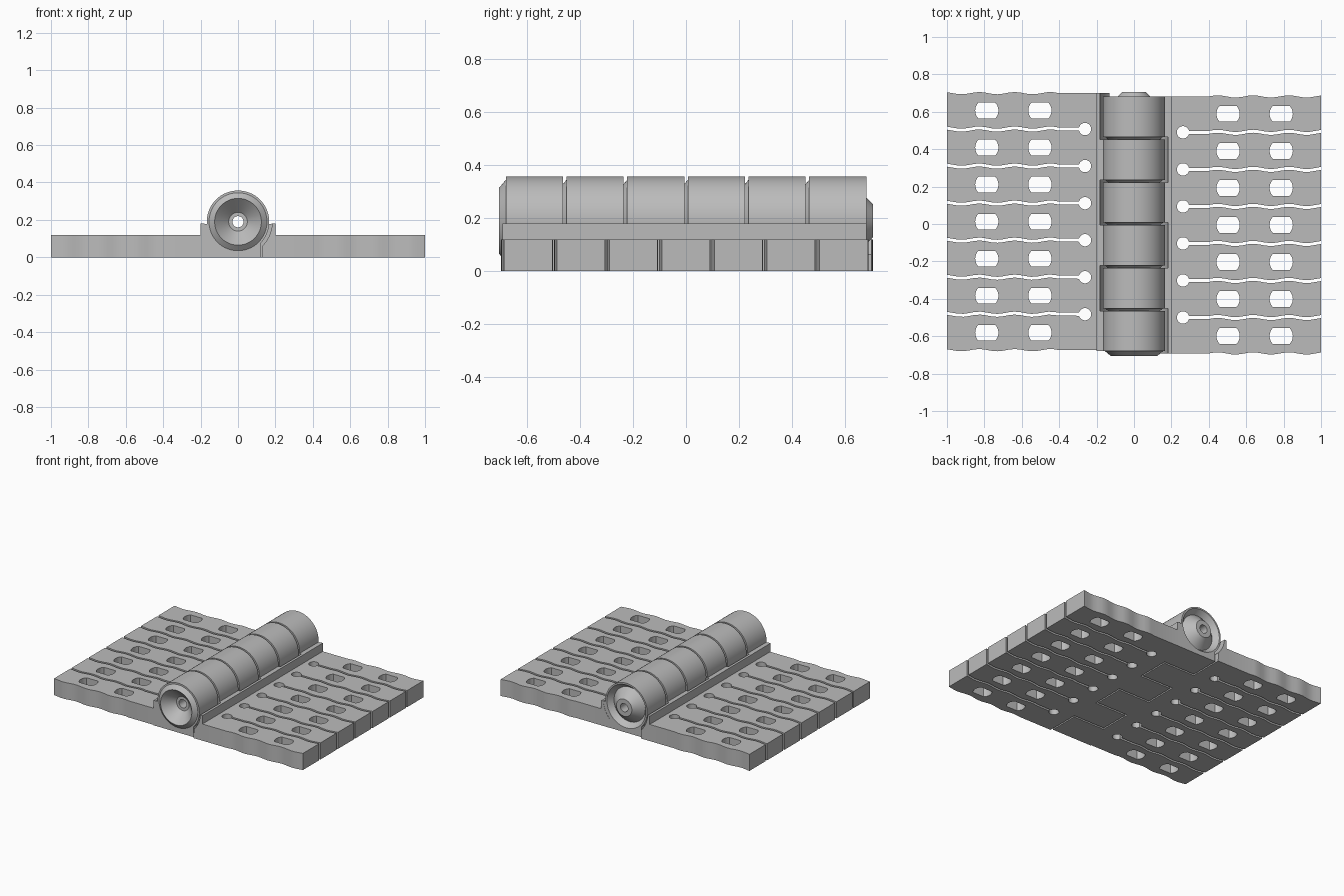
import bpy, bmesh, math

if "Cube" in bpy.data.objects:
    bpy.data.objects.remove(bpy.data.objects["Cube"], do_unlink=True)

grey = bpy.data.materials.new("plain grey")
grey.use_nodes = True
COLOUR = (0.5, 0.5, 0.5, 1)
grey.diffuse_color = COLOUR
grey.node_tree.nodes["Principled BSDF"].inputs["Base Color"].default_value = COLOUR

AXIS_Z = 0.19        # height of the hinge axis
BARREL_R = 0.167
PITCH = 0.229        # knuckle spacing
GAP = 0.013
BARREL_START = -0.68
THICK = 0.12
CELL = 0.198         # spacing of holes and slots


def finish(name, bm):
    bmesh.ops.recalc_face_normals(bm, faces=bm.faces)
    mesh = bpy.data.meshes.new(name)
    bm.to_mesh(mesh)
    bm.free()
    mesh.materials.append(grey)
    obj = bpy.data.objects.new(name, mesh)
    bpy.context.scene.collection.objects.link(obj)
    return obj


def add_prism(bm, outline, low, high, along):
    """Extrude a closed outline along z (outline in xy) or y (outline in xz)."""
    def place(a, b, h):
        return (a, b, h) if along == "z" else (a, h, b)
    rings = [[bm.verts.new(place(a, b, h)) for a, b in outline] for h in (low, high)]
    bm.faces.new(rings[0])
    bm.faces.new(rings[1][::-1])
    for i in range(len(outline)):
        j = (i + 1) % len(outline)
        bm.faces.new((rings[0][i], rings[0][j], rings[1][j], rings[1][i]))


def prism(name, outline, low, high, along):
    bm = bmesh.new()
    add_prism(bm, outline, low, high, along)
    return finish(name, bm)


def lathe(name, profile, segments=64):
    """Spin a closed (radius, y) loop round the hinge axis."""
    bm = bmesh.new()
    rings = []
    for k in range(segments):
        t = 2 * math.pi * k / segments
        rings.append([bm.verts.new((r * math.cos(t), y, AXIS_Z + r * math.sin(t)))
                      for r, y in profile])
    n = len(profile)
    for k in range(segments):
        a, b = rings[k], rings[(k + 1) % segments]
        for i in range(n):
            j = (i + 1) % n
            bm.faces.new((a[i], a[j], b[j], b[i]))
    return finish(name, bm)


def combine(obj, other, operation):
    mod = obj.modifiers.new("cut", "BOOLEAN")
    mod.operation, mod.solver, mod.object = operation, "EXACT", other
    graph = bpy.context.evaluated_depsgraph_get()
    mesh = bpy.data.meshes.new_from_object(obj.evaluated_get(graph))
    obj.modifiers.clear()
    obj.data = mesh
    bpy.data.objects.remove(other, do_unlink=True)


def arc(radius, start, end, count=20):
    """Arc in xz round the hinge axis, angles in degrees."""
    angles = [math.radians(start + (end - start) * i / count) for i in range(count + 1)]
    return [(radius * math.cos(t), AXIS_Z + radius * math.sin(t)) for t in angles]


def wave(x):
    """Slight ripple of the plate edges and slots."""
    return 0.006 * math.sin(2 * math.pi * (x - 0.4) / 0.19) if x > 0.4 else 0


def flip(points, side):
    return [(side * a, b) for a, b in points]


def build_leaf(name, side, centre, first):
    edge_xs = [0.4 + 0.03 * i for i in range(21)]

    # flat plate with rippled front and back edges
    half = 0.687
    outline = [(0.18, centre - half)] + [(x, centre - half + wave(x)) for x in edge_xs]
    outline += [(x, centre + half + wave(x)) for x in reversed(edge_xs)]
    outline += [(0.18, centre + half)]
    leaf = prism(name, flip(outline, side), 0, THICK, "z")

    # raised spine, hollowed to clear the other leaf's knuckles
    spine = [(0.13, 0), (0.2, 0), (0.2, 0.18)] + arc(0.183, -3, -44, 12)
    combine(leaf, prism("spine", flip(spine, side), centre - half, centre + half, "y"), "UNION")

    # knuckles with nested conical ends and a foot beneath each
    for k in range(first, 6, 2):
        y0 = BARREL_START + k * PITCH
        y1 = y0 + PITCH - GAP
        foot = [(-0.12, 0), (0.2, 0), (0.2, 0.18)] + arc(0.161, -4, -138)
        combine(leaf, prism("foot", flip(foot, side), y0, y1, "y"), "UNION")
        profile = [(BARREL_R, y0), (0.155, y0), (0.125, y0 - 0.025), (0.05, y0 + 0.05),
                   (0.03, y0 + 0.05), (0.03, y1 + 0.025), (0.062, y1 + 0.025),
                   (0.125, y1 - 0.038), (0.155, y1), (BARREL_R, y1)]
        combine(leaf, lathe("knuckle", profile), "UNION")

    # keyhole slots and rounded lacing holes
    bm = bmesh.new()
    slot_xs = [0.31 + 0.03 * i for i in range(25)]
    for k in range(6):
        y = centre + (k - 2.5) * CELL
        w = 0.008
        slot = [(x, y - w + wave(x)) for x in reversed(slot_xs)]
        for i in range(25):
            t = math.radians(-15 - 330 * i / 24)
            slot.append((0.262 + 0.033 * math.cos(t), y + 0.033 * math.sin(t)))
        slot += [(x, y + w + wave(x)) for x in slot_xs]
        add_prism(bm, flip(slot, side), -0.1, 0.3, "z")
    for k in range(7):
        y = centre + (k - 3) * CELL
        for x in (0.503, 0.787):
            hole = []
            for turn in (0, 180):
                for i in range(9):
                    t = math.radians(turn - 43 + 86 * i / 8)
                    hole.append((x + 0.062 * math.cos(t), y + 0.062 * math.sin(t)))
            add_prism(bm, flip(hole, side), -0.1, 0.3, "z")
    combine(leaf, finish("cutter", bm), "DIFFERENCE")
    return leaf


leaves = [build_leaf("right_leaf", -1, 0.0125, 0),
          build_leaf("left_leaf", 1, -0.005, 1)]

# smooth barrels, crisp edges
bpy.ops.object.select_all(action="DESELECT")
for leaf in leaves:
    leaf.select_set(True)
bpy.context.view_layer.objects.active = leaves[0]
bpy.ops.object.shade_smooth_by_angle(angle=math.radians(25))
